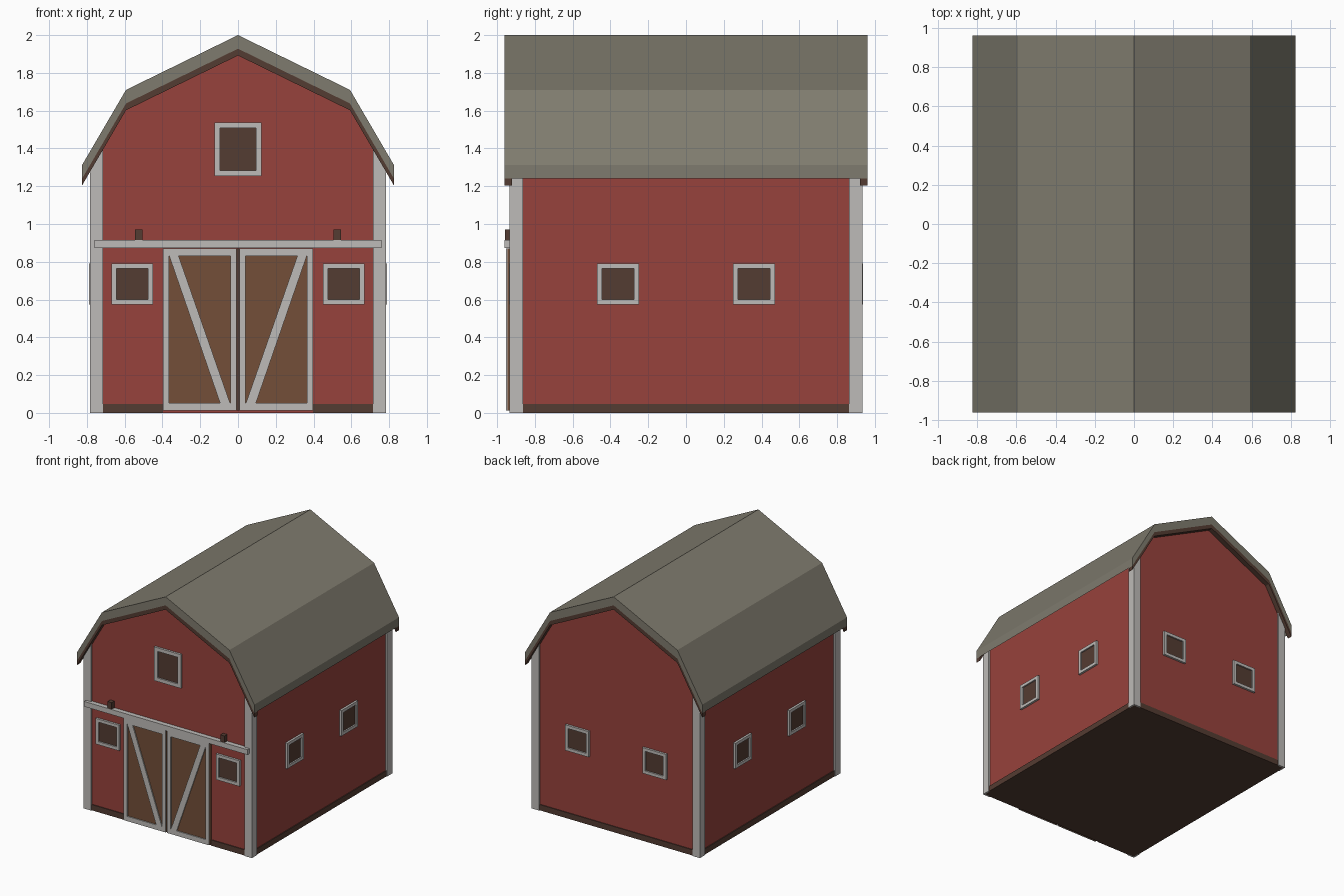
import bpy, bmesh, math
from mathutils import Matrix

if "Cube" in bpy.data.objects:
    bpy.data.objects.remove(bpy.data.objects["Cube"])


def material(name, rgb):
    m = bpy.data.materials.new(name)
    lin = [((c / 255 + 0.055) / 1.055) ** 2.4 for c in rgb]
    m.diffuse_color = (*lin, 1)
    m.use_nodes = True
    m.node_tree.nodes["Principled BSDF"].inputs["Base Color"].default_value = m.diffuse_color
    return m


RED = material("barn red", (151, 66, 60))
WHITE = material("pale grey trim", (190, 187, 184))
DARK = material("dark brown", (84, 60, 50))
WOOD = material("door brown", (115, 79, 56))
ROOF = material("roof grey", (127, 123, 110))

W, D = 0.77, 0.92          # wall half width and half depth


def finish(name, bm, *mats, matrix=None):
    if matrix:
        bm.transform(matrix)
    bmesh.ops.recalc_face_normals(bm, faces=bm.faces)
    me = bpy.data.meshes.new(name)
    bm.to_mesh(me)
    bm.free()
    for m in mats:
        me.materials.append(m)
    ob = bpy.data.objects.new(name, me)
    bpy.context.collection.objects.link(ob)
    return ob


def add_prism(bm, pts, y0, y1):
    """Extrude an (x, z) outline along y."""
    a = [bm.verts.new((x, y0, z)) for x, z in pts]
    b = [bm.verts.new((x, y1, z)) for x, z in pts]
    n = len(pts)
    bm.faces.new(a)
    bm.faces.new(b[::-1])
    for i in range(n):
        j = (i + 1) % n
        bm.faces.new((a[i], b[i], b[j], a[j]))


def rect(x0, x1, z0, z1):
    return [(x0, z0), (x1, z0), (x1, z1), (x0, z1)]


def prisms(name, mat, outlines, y0, y1, matrix=None):
    bm = bmesh.new()
    for o in outlines:
        add_prism(bm, o, y0, y1)
    return finish(name, bm, mat, matrix=matrix)


def ring(x0, x1, z0, z1, t, tz):
    """Four frame boards around an opening."""
    return [rect(x0, x0 + t, z0, z1), rect(x1 - t, x1, z0, z1),
            rect(x0 + t, x1 - t, z0, z0 + tz), rect(x0 + t, x1 - t, z1 - tz, z1)]


# gambrel line from left eave to right eave, shifted down by dz
def gambrel(dz):
    half = [(0.593, 1.71 - dz), (0.825, 1.313 - dz)]
    return [(-x, z) for x, z in half[::-1]] + [(0, 2 - dz)] + half


def band(d0, d1):
    return gambrel(d0) + gambrel(d1)[::-1]


# walls: one gabled solid with a dark floor inset in the underside
bm = bmesh.new()
add_prism(bm, [(-W, 0), (W, 0), (W, 1.35), (0.593, 1.655), (0, 1.945),
               (-0.593, 1.655), (-W, 1.35)], -D, D)
bm.faces.ensure_lookup_table()
base = min(bm.faces, key=lambda f: f.calc_center_median().z)
bmesh.ops.inset_region(bm, faces=[base], thickness=0.065)
base.material_index = 1
finish("walls", bm, RED, DARK)

# roof and the dark boards under its two ends
prisms("roof", ROOF, [band(0, 0.072)], -0.962, 0.962)
prisms("front_barge_board", DARK, [band(0.072, 0.108)], -0.962, -0.92)
prisms("back_barge_board", DARK, [band(0.072, 0.108)], 0.92, 0.962)

# corner boards: L sections with tops cut to the roof slope
for sx, sn in ((-1, "left"), (1, "right")):
    for sy, yn in ((-1, "front"), (1, "back")):
        bm = bmesh.new()
        sec = [(W, 0.864), (W, D), (0.714, D), (0.714, 0.934), (0.783, 0.934), (0.783, 0.864)]
        lo = [bm.verts.new((sx * x, sy * y, 0)) for x, y in sec]
        hi = [bm.verts.new((sx * x, sy * y, 1.32 + (0.783 - x) * 1.7)) for x, y in sec]
        bm.faces.new(lo)
        bm.faces.new(hi[::-1])
        for i in range(6):
            j = (i + 1) % 6
            bm.faces.new((lo[i], hi[i], hi[j], lo[j]))
        finish(f"{yn}_{sn}_corner_board", bm, WHITE)

# each wall: matrix turning the local front (-y) to that side, wall distance
SIDES = {"front": (0, D), "right": (90, W), "back": (180, D), "left": (270, W)}


def place(side):
    ang, dist = SIDES[side]
    return Matrix.Rotation(math.radians(ang), 4, "Z") @ Matrix.Translation((0, -dist, 0))


def window(side, x, z, hw, hh, t):
    m = place(side)
    prisms(f"{side}_window_frame", WHITE,
           ring(x - hw, x + hw, z - hh, z + hh, t, t), -0.018, 0, m)
    prisms(f"{side}_window_pane", DARK,
           [rect(x - hw + t, x + hw - t, z - hh + t, z + hh - t)], -0.006, 0, m)


window("front", 0, 1.395, 0.124, 0.142, 0.03)
for s in (-1, 1):
    window("front", s * 0.56, 0.682, 0.11, 0.108, 0.026)
    for side in ("right", "back", "left"):
        window(side, s * 0.36, 0.682, 0.11, 0.108, 0.026)

# dark skirting between the corner boards, leaving the doorway free
for side, spans in (("front", [(-0.714, -0.397), (0.397, 0.714)]), ("back", [(-0.714, 0.714)]),
                    ("left", [(-0.864, 0.864)]), ("right", [(-0.864, 0.864)])):
    prisms(f"{side}_skirting", DARK, [rect(a, b, 0, 0.048) for a, b in spans],
           -0.007, 0, place(side))

# sliding doors with frames and diagonal braces, rail and hangers
for s, n in ((-1, "left"), (1, "right")):
    def mir(o):
        return [(s * x, z) for x, z in o]
    prisms(f"{n}_door_panel", WOOD, [mir(rect(0.007, 0.397, 0.012, 0.87))], -0.944, -D)
    boards = ring(0.007, 0.397, 0.012, 0.87, 0.033, 0.04)
    boards.append([(0.042, 0.052), (0.095, 0.052), (0.364, 0.83), (0.314, 0.83)])
    prisms(f"{n}_door_frame", WHITE, [mir(o) for o in boards], -0.953, -0.944)
    prisms(f"{n}_rail_hanger", DARK, [mir(rect(0.506, 0.544, 0.916, 0.972))], -0.957, -D)
prisms("door_gap", DARK, [rect(-0.007, 0.007, 0.012, 0.87)], -0.928, -D)
prisms("door_rail", WHITE, [rect(-0.76, 0.76, 0.873, 0.916)], -0.96, -D)
